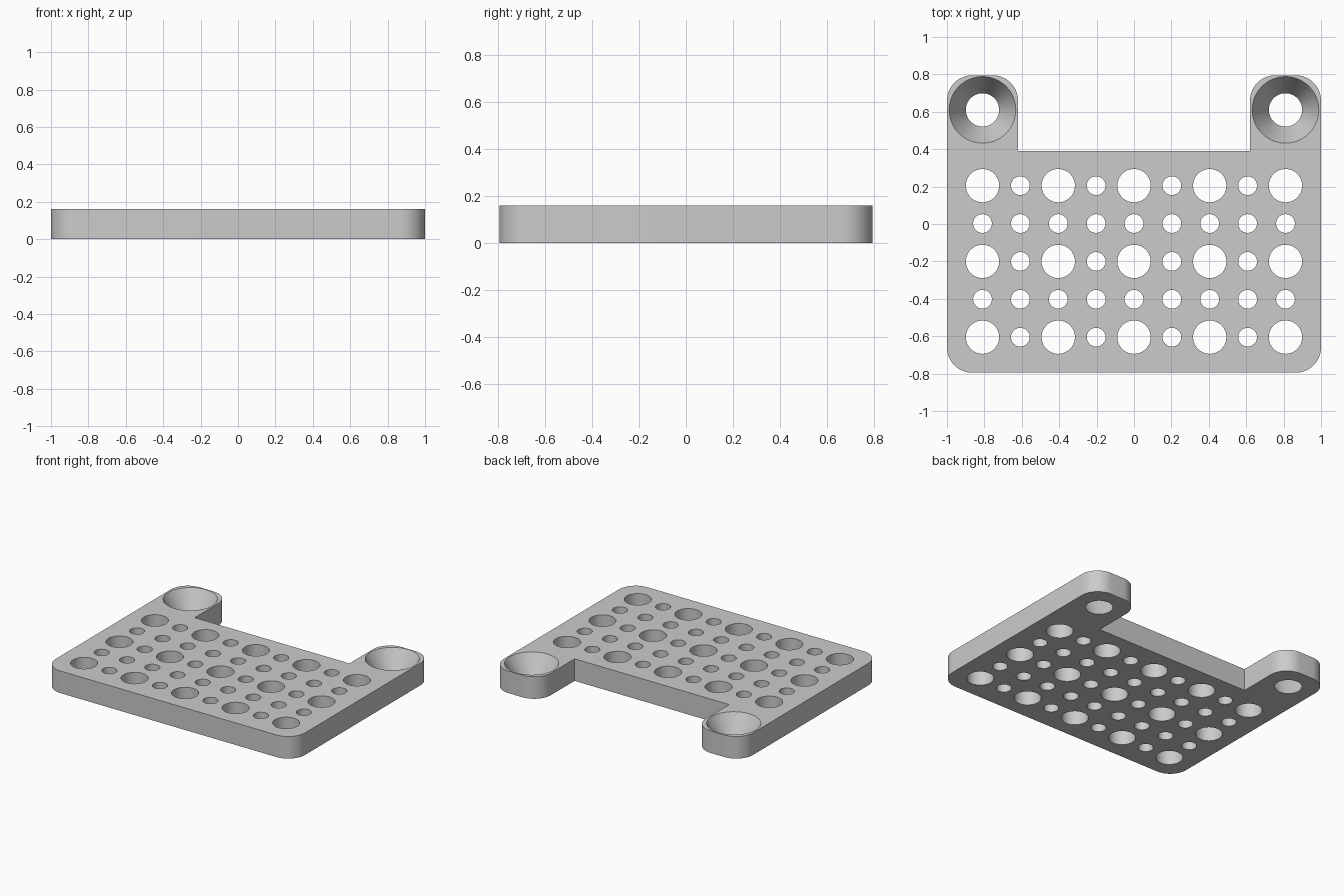
import bpy
import bmesh
from math import radians

THICK = 0.16
PITCH = 0.2025
BIG, SMALL, SINK = 0.089, 0.05, 0.178
FIRST_ROW = -0.605

if "Cube" in bpy.data.objects:
    bpy.data.objects.remove(bpy.data.objects["Cube"], do_unlink=True)

grey = bpy.data.materials.new("light grey")
grey.use_nodes = True
colour = (0.6, 0.6, 0.6, 1)
grey.diffuse_color = colour
grey.node_tree.nodes["Principled BSDF"].inputs["Base Color"].default_value = colour


def make_object(name, bm):
    bmesh.ops.recalc_face_normals(bm, faces=bm.faces)
    mesh = bpy.data.meshes.new(name)
    bm.to_mesh(mesh)
    bm.free()
    mesh.materials.append(grey)
    obj = bpy.data.objects.new(name, mesh)
    bpy.context.collection.objects.link(obj)
    return obj


def add_cutter(bm, x, y, bottom, top, margin=0.02):
    """Round cutter with the given radii at the plate's two faces."""
    extra = (top - bottom) * margin / THICK
    made = bmesh.ops.create_cone(bm, cap_ends=True, segments=64,
                                 radius1=bottom - extra, radius2=top + extra,
                                 depth=THICK + 2 * margin)
    bmesh.ops.translate(bm, verts=made["verts"], vec=(x, y, THICK / 2))


# Plate outline: right half, mirrored to the left
half = [(1, -0.795), (1, 0.795), (0.62, 0.795), (0.62, 0.39)]
outline = half + [(-x, y) for x, y in reversed(half)]
bm = bmesh.new()
base = bm.faces.new([bm.verts.new((x, y, 0)) for x, y in outline])
top = bmesh.ops.extrude_face_region(bm, geom=[base])
bmesh.ops.translate(bm, verts=[v for v in top["geom"] if isinstance(v, bmesh.types.BMVert)],
                    vec=(0, 0, THICK))

# Rounded upright corners, leaving the two inner notch corners sharp
corners = [e for e in bm.edges
           if abs(e.verts[0].co.z - e.verts[1].co.z) > 0.1
           and abs(e.verts[0].co.y) > 0.5]
bmesh.ops.bevel(bm, geom=corners, offset=0.135, segments=16, profile=0.5,
                affect='EDGES', clamp_overlap=True)
plate = make_object("mounting_plate", bm)

# Grid of large and small holes
bm = bmesh.new()
for row in range(5):
    for col in range(9):
        radius = BIG if row % 2 == 0 and col % 2 == 0 else SMALL
        add_cutter(bm, (col - 4) * PITCH, FIRST_ROW + row * PITCH, radius, radius)

# Countersunk holes in the two ears
for side in (-1, 1):
    add_cutter(bm, side * 4 * PITCH, FIRST_ROW + 6 * PITCH, BIG, SINK)
cutter = make_object("hole_cutter", bm)
cutter.hide_render = True

# Cut the holes and shade
cut = plate.modifiers.new("holes", 'BOOLEAN')
cut.operation = 'DIFFERENCE'
cut.solver = 'EXACT'
cut.object = cutter
bpy.ops.object.select_all(action='DESELECT')
plate.select_set(True)
bpy.context.view_layer.objects.active = plate
bpy.ops.object.modifier_apply(modifier=cut.name)
bpy.data.objects.remove(cutter, do_unlink=True)
bpy.ops.object.shade_smooth_by_angle(angle=radians(30))
